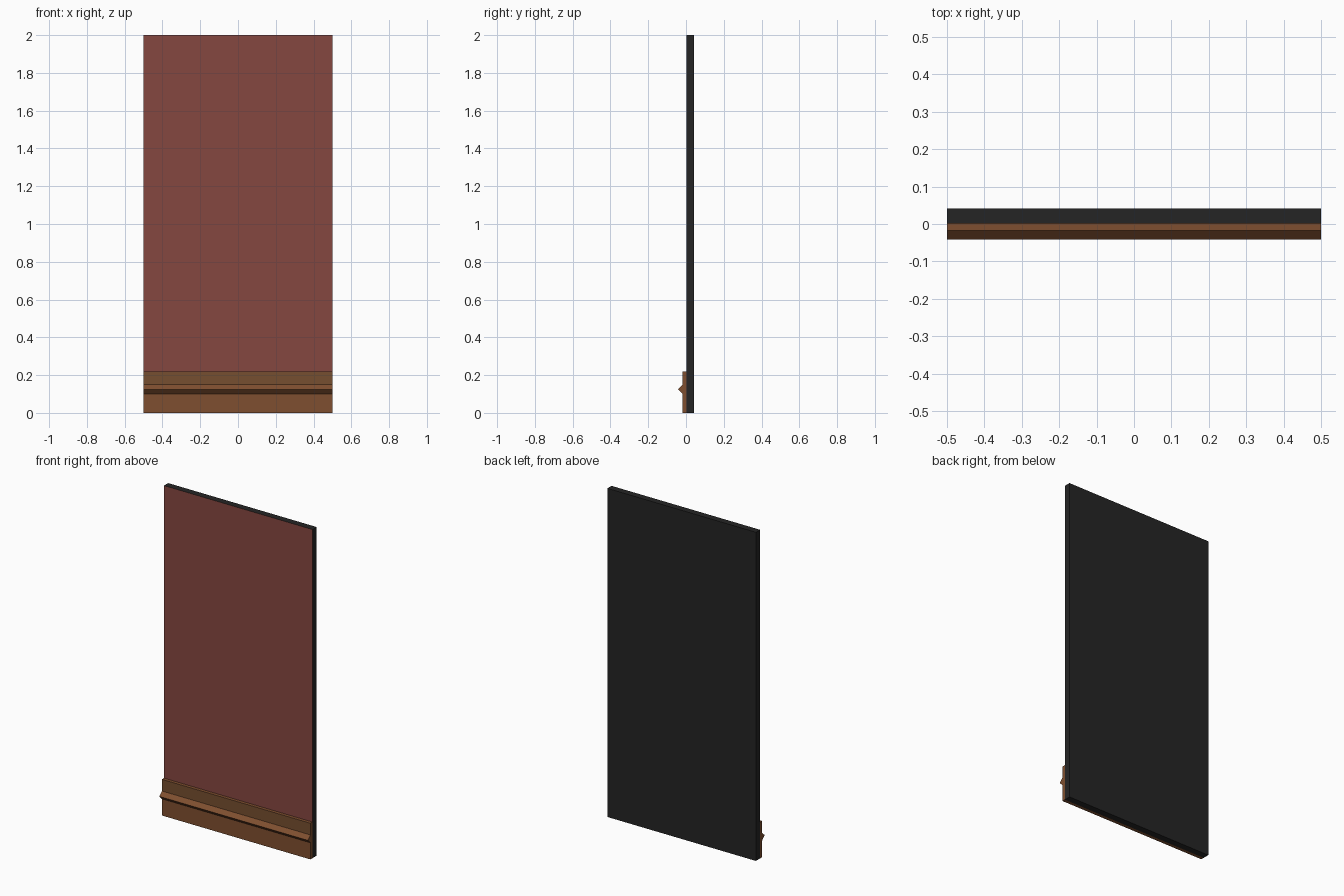
import bpy, bmesh

if "Cube" in bpy.data.objects:
    bpy.data.objects.remove(bpy.data.objects["Cube"])

HALF_W = 0.5


def material(name, rgb):
    m = bpy.data.materials.new(name)
    m.diffuse_color = (*rgb, 1.0)
    m.use_nodes = True
    m.node_tree.nodes["Principled BSDF"].inputs["Base Color"].default_value = m.diffuse_color
    return m


def extrude_profile(name, profile, mats, rule):
    """Extrude a closed (y, z) profile along x; rule picks a material per face."""
    bm = bmesh.new()
    face = bm.faces.new([bm.verts.new((-HALF_W, y, z)) for y, z in profile])
    res = bmesh.ops.extrude_face_region(bm, geom=[face], use_keep_orig=True)
    moved = [g for g in res["geom"] if isinstance(g, bmesh.types.BMVert)]
    bmesh.ops.translate(bm, verts=moved, vec=(2 * HALF_W, 0, 0))
    bmesh.ops.recalc_face_normals(bm, faces=bm.faces[:])
    bm.normal_update()
    for f in bm.faces:
        f.material_index = rule(f)
    me = bpy.data.meshes.new(name)
    bm.to_mesh(me)
    bm.free()
    for m in mats:
        me.materials.append(m)
    ob = bpy.data.objects.new(name, me)
    bpy.context.collection.objects.link(ob)
    return ob


black = material("black backing", (0.018, 0.018, 0.018))
red = material("dull red paint", (0.235, 0.063, 0.051))
brown = material("wood brown", (0.212, 0.078, 0.029))
olive = material("olive wood brown", (0.180, 0.078, 0.029))

# Wall panel: painted front, black on every other side
extrude_profile(
    "wall_panel",
    [(0.002, 0), (0.042, 0), (0.042, 2), (0.002, 2)],
    [black, red],
    lambda f: 1 if f.normal.y < -0.9 else 0)

# Baseboard with a pointed rail; the front above the rail is a slightly different tone
extrude_profile(
    "baseboard",
    [(0.002, 0), (0.002, 0.22), (-0.018, 0.22), (-0.018, 0.149),
     (-0.042, 0.125), (-0.018, 0.101), (-0.018, 0)],
    [brown, olive],
    lambda f: 1 if f.normal.y < -0.9 and f.calc_center_median().z > 0.15 else 0)
